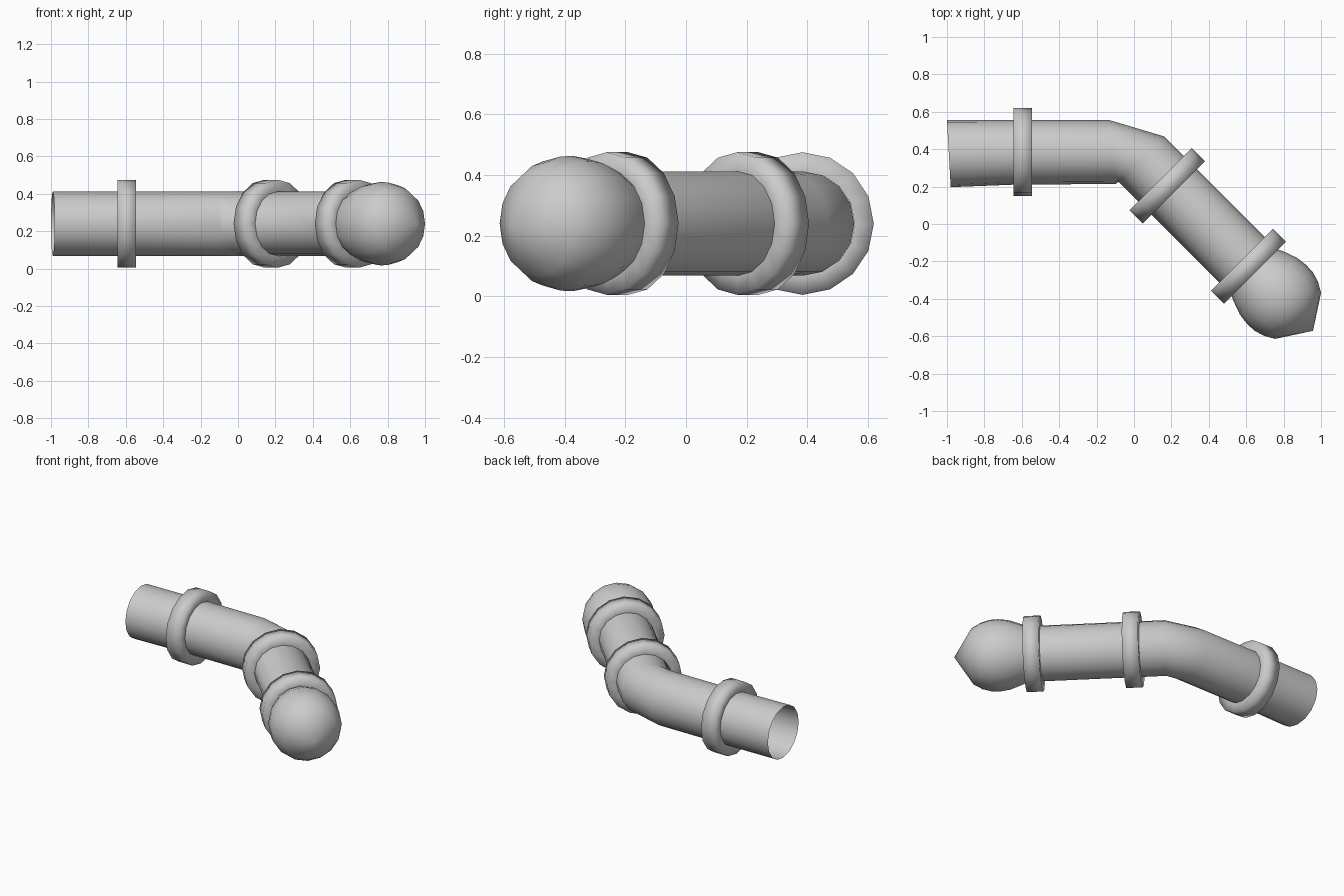
import bpy, math
from mathutils import Vector

if "Cube" in bpy.data.objects:
    bpy.data.objects.remove(bpy.data.objects["Cube"])

SIDES = 16
ZC = 0.24
D = 0.7071


def loft(name, sections, closed_loop=False):
    """Skin rings; each section is (outer xy, inner xy, vertical radius)."""
    verts, faces = [], []
    for a, b, rz in sections:
        a, b = Vector(a), Vector(b)
        c, h = (a + b) / 2, (a - b) / 2
        for i in range(SIDES):
            t = 2 * math.pi * i / SIDES
            p = c + h * math.cos(t)
            verts.append((p.x, p.y, ZC + rz * math.sin(t)))
    n = len(sections)
    for s in range(n if closed_loop else n - 1):
        for i in range(SIDES):
            j = (i + 1) % SIDES
            u, v = s * SIDES, (s + 1) % n * SIDES
            faces.append((u + i, v + i, v + j, u + j))
    me = bpy.data.meshes.new(name)
    me.from_pydata(verts, [], faces)
    # weld collapsed tips and make normals consistent
    import bmesh
    bm = bmesh.new()
    bm.from_mesh(me)
    bmesh.ops.remove_doubles(bm, verts=bm.verts, dist=0.0005)
    bmesh.ops.recalc_face_normals(bm, faces=bm.faces)
    bm.to_mesh(me)
    bm.free()
    me.shade_smooth()
    ob = bpy.data.objects.new(name, me)
    bpy.context.collection.objects.link(ob)
    return ob


def disc(origin, direction, t, r):
    """Round section at distance t along a horizontal axis."""
    d = Vector(direction)
    side = Vector((-d.y, d.x))
    c = Vector(origin) + d * t
    return (c + side * r, c - side * r, r)


STRAIGHT, SLANT = (1, 0), (D, -D)
LOW = (0.612, -0.226)   # centre of the last collar

# open-ended pipe with a faceted elbow
R = 0.172
loft("pipe", [
    ((-1.0, 0.555), (-0.98, 0.197), R),
    ((-0.6, 0.555), (-0.6, 0.212), R),
    ((-0.13, 0.555), (-0.1, 0.213), R),
    disc(LOW, SLANT, -0.81, R),
    disc(LOW, SLANT, 0.03, R),
])

# three collars around the pipe
for name, centre, axis in (("rear_collar", (-0.595, 0.384), STRAIGHT),
                           ("middle_collar", (0.178, 0.204), SLANT),
                           ("front_collar", LOW, SLANT)):
    loft(name, [disc(centre, axis, t, r) for t, r in
                ((-0.05, R), (-0.05, 0.235), (0.05, 0.235), (0.05, R))])

# rounded end bulb with a pointed tip
bulb = ((0.03, 0.168), (0.08, 0.19), (0.15, 0.215), (0.21, 0.223),
        (0.265, 0.221), (0.32, 0.205), (0.375, 0.174), (0.488, 0.0))
loft("end_bulb", [disc(LOW, SLANT, t, r) for t, r in bulb])
